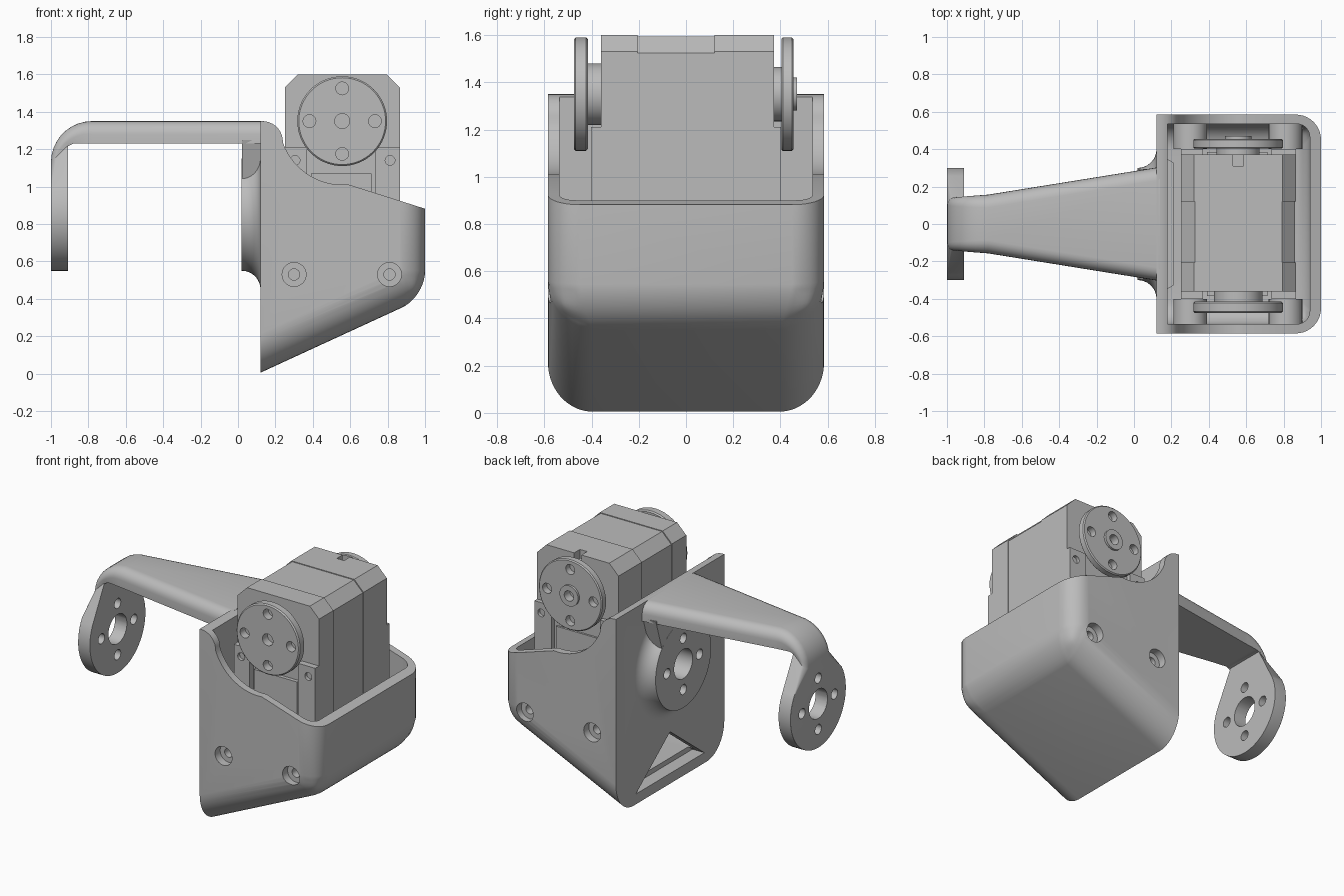
import bpy, bmesh
from math import sin, cos, radians, pi, sqrt

cube = bpy.data.objects.get("Cube")
if cube:
    bpy.data.objects.remove(cube, do_unlink=True)

grey = bpy.data.materials.new("grey_plastic")
grey.use_nodes = True
colour = (0.5, 0.5, 0.5, 1)
grey.diffuse_color = colour
grey.node_tree.nodes["Principled BSDF"].inputs["Base Color"].default_value = colour


def finish(name, bm):
    bmesh.ops.recalc_face_normals(bm, faces=bm.faces[:])
    mesh = bpy.data.meshes.new(name)
    bm.to_mesh(mesh)
    bm.free()
    mesh.materials.append(grey)
    ob = bpy.data.objects.new(name, mesh)
    bpy.context.collection.objects.link(ob)
    return ob


def place(axis, a, u, v):
    return (a, u, v) if axis == "x" else (u, a, v)


def loft(name, rings):
    """Skin closed rings of points and cap both ends."""
    bm = bmesh.new()
    rows = [[bm.verts.new(p) for p in ring] for ring in rings]
    n = len(rows[0])
    for r0, r1 in zip(rows, rows[1:]):
        for i in range(n):
            j = (i + 1) % n
            bm.faces.new((r0[i], r0[j], r1[j], r1[i]))
    bm.faces.new(rows[0])
    bm.faces.new(rows[-1])
    return finish(name, bm)


def prism(name, axis, pts, a0, a1):
    return loft(name, [[place(axis, a, u, v) for u, v in pts] for a in (a0, a1)])


def lathe(name, axis, centre, profile, n=48):
    cu, cv = centre
    return loft(name, [[place(axis, a, cu + r * cos(2 * pi * i / n), cv + r * sin(2 * pi * i / n))
                        for i in range(n)] for a, r in profile])


def rect(u0, u1, v0, v1):
    return [(u0, v0), (u1, v0), (u1, v1), (u0, v1)]


def apply_mods(ob):
    bpy.ops.object.select_all(action="DESELECT")
    bpy.context.view_layer.objects.active = ob
    ob.select_set(True)
    for mod in list(ob.modifiers):
        bpy.ops.object.modifier_apply(modifier=mod.name)


def combine(ob, other, op="DIFFERENCE"):
    mod = ob.modifiers.new(op, "BOOLEAN")
    mod.object, mod.operation, mod.solver = other, op, "EXACT"
    apply_mods(ob)
    bpy.data.objects.remove(other, do_unlink=True)


def drill(ob, axis, centre, r, a0, a1):
    combine(ob, lathe("drill", axis, centre, [(a0, r), (a1, r)], 32))


def drill_pattern(ob, axis, centre, a0, a1, r_mid):
    """Centre hole with four screw holes around it."""
    drill(ob, axis, centre, r_mid, a0, a1)
    for du, dv in ((1, 0), (-1, 0), (0, 1), (0, -1)):
        drill(ob, axis, (centre[0] + 0.175 * du, centre[1] + 0.175 * dv), 0.034, a0, a1)


def tub(name, pts, half, side_round, front_round):
    """Sloped-bottom block with rounded lower and front edges."""
    ob = prism(name, "y", pts, -half, half)
    bm = bmesh.new()
    bm.from_mesh(ob.data)
    layer = bm.edges.layers.float.new("bevel_weight_edge")
    for e in bm.edges:
        a, b = (v.co for v in e.verts)
        if abs(a.y - b.y) < 0.01:
            if a.z < 0.6 and b.z < 0.6:
                e[layer] = 1
            elif a.x > 0.9 and b.x > 0.9:
                e[layer] = front_round / side_round
        elif a.x > 0.9 and a.z < 0.6:
            e[layer] = front_round / side_round
    bm.to_mesh(ob.data)
    bm.free()
    mod = ob.modifiers.new("round", "BEVEL")
    mod.limit_method, mod.width, mod.segments = "WEIGHT", side_round, 10
    apply_mods(ob)
    return ob


# Housing shell, open at the top
housing = tub("housing", [(0.12, 0.005), (1, 0.41), (1, 1.35), (0.12, 1.35)], 0.585, 0.19, 0.135)
combine(housing, tub("hollow", [(0.18, 0.095), (0.94, 0.445), (0.94, 1.6), (0.18, 1.6)],
                     0.535, 0.13, 0.07))

# Scooped upper rim
rim = [(0.13 + 0.11 * cos(radians(t)), 1.24 + 0.11 * sin(radians(t))) for t in range(90, 9, -10)]
rim += [(0.56 + 0.34 * cos(radians(t)), 1.35 + 0.34 * sin(radians(t))) for t in range(200, 276, 5)]
combine(housing, prism("rim_cut", "y", rim + [(1.1, 0.85), (1.1, 1.7), (0.13, 1.7)], -1, 1))

# Screw mounts with countersunk holes on both sides
for s in (-1, 1):
    for x in (0.3, 0.81):
        combine(housing, lathe("mount", "y", (x, 0.53), [(s * 0.4, 0.09), (s * 0.545, 0.09)]), "UNION")
        drill(housing, "y", (x, 0.53), 0.064, s * 0.53, s * 0.7)
        drill(housing, "y", (x, 0.53), 0.03, s * 0.38, s * 0.7)

# Flared round joint on the wall, neck up to the arm, triangular slot below
flare = [(0.02 + 0.1 * sin(radians(t)), 0.4 - 0.1 * cos(radians(t))) for t in range(0, 91, 10)]
joint = lathe("joint", "x", (0, 0.85), flare + [(0.15, 0.4)], 64)
neck = [(-0.18, 0.95), (0.18, 0.95), (0.23, 1.04), (0.295, 1.25), (-0.295, 1.25), (-0.23, 1.04)]
combine(joint, prism("neck", "x", neck, 0.021, 0.14), "UNION")
combine(housing, joint, "UNION")
drill_pattern(housing, "x", (0, 0.85), -0.1, 0.25, 0.1)
combine(housing, prism("slot", "x", [(-0.37, 0.075), (0.37, 0.075), (0, 0.36)], 0, 0.21))


# Arm: tapered beam that bends down into a round end plate
def section(outer, inner, w, r):
    thick = sqrt((outer[0] - inner[0]) ** 2 + (outer[1] - inner[1]) ** 2)
    ring = [(-w, 0), (w, 0)]
    corner = [(w - r * (1 - cos(radians(t))), 1 - r / thick * (1 - sin(radians(t))))
              for t in range(0, 91, 15)]
    ring += corner + [(-y, f) for y, f in reversed(corner)]
    return [(inner[0] + f * (outer[0] - inner[0]), y, inner[1] + f * (outer[1] - inner[1]))
            for y, f in ring]


rings = [section((0.14, 1.35), (0.14, 1.23), 0.305, 0.07),
         section((-0.78, 1.35), (-0.78, 1.23), 0.157, 0.07)]
for i in range(1, 10):
    t, k = radians(i * 10), i / 9
    rings.append(section((-0.78 - 0.22 * sin(t), 1.13 + 0.22 * cos(t)),
                         (-0.78 - 0.13 * k, 1.23 - 0.03 * max(0, k - 0.8)),
                         0.157 - 0.017 * k, 0.07 - 0.03 * k))
for t in range(31, -90, -6):
    z = 0.85 + 0.3 * sin(radians(t))
    rings.append(section((-1, z), (-0.91, z), 0.3 * cos(radians(t)), 0.003))
arm = loft("arm", rings)
drill_pattern(arm, "x", (0, 0.85), -1.1, -0.85, 0.1)


# Servo body in three slices
def body_profile(d):
    x0, x1, z1, c = 0.25 + d, 0.865 - d, 1.6 - d, 0.07
    return [(x0, 0.46), (x1, 0.46), (x1, z1 - c), (x1 - c, z1), (x0 + c, z1), (x0, z1 - c)]


servo = [prism("servo_front_case", "y", body_profile(0), -0.36, -0.205),
         prism("servo_middle_case", "y", body_profile(0.005), -0.21, 0.125),
         prism("servo_back_case", "y", body_profile(0), 0.12, 0.372)]
combine(servo[2], prism("notch", "y", rect(0.53, 0.585, 1.54, 1.7), 0.31, 0.5))

# Servo mounting ears and lower cover on each end
for s, side in ((-1, "front"), (1, "back")):
    for x0, x1, hole in ((0.25, 0.37, 0.305), (0.735, 0.865, 0.813)):
        ear = prism(side + "_servo_ear", "y", rect(x0, x1, 0.46, 1.21), s * 0.35, s * 0.402)
        drill(ear, "y", (hole, 1.14), 0.026, s * 0.38, s * 0.5)
    prism(side + "_servo_cover", "y", rect(0.39, 0.715, 0.46, 1.07), s * 0.35, s * 0.385)

# Output horns
axle = (0.557, 1.35)
front_horn = lathe("front_horn", "y", axle, [(-0.35, 0.13), (-0.415, 0.13), (-0.415, 0.232), (-0.423, 0.24),
                                             (-0.467, 0.24), (-0.475, 0.232)], 64)
drill_pattern(front_horn, "y", axle, -0.6, -0.42, 0.04)
back_horn = lathe("back_horn", "y", axle, [(0.36, 0.115), (0.405, 0.115), (0.405, 0.235), (0.41, 0.24),
                                           (0.448, 0.24), (0.455, 0.233), (0.455, 0.07), (0.47, 0.07)], 64)
drill_pattern(back_horn, "y", axle, 0.41, 0.6, 0.035)

# Smooth curved surfaces, keep corners sharp
bpy.ops.object.select_all(action="DESELECT")
for ob in bpy.context.scene.objects:
    if ob.type == "MESH":
        ob.select_set(True)
        bpy.context.view_layer.objects.active = ob
bpy.ops.object.shade_smooth_by_angle(angle=radians(32))
